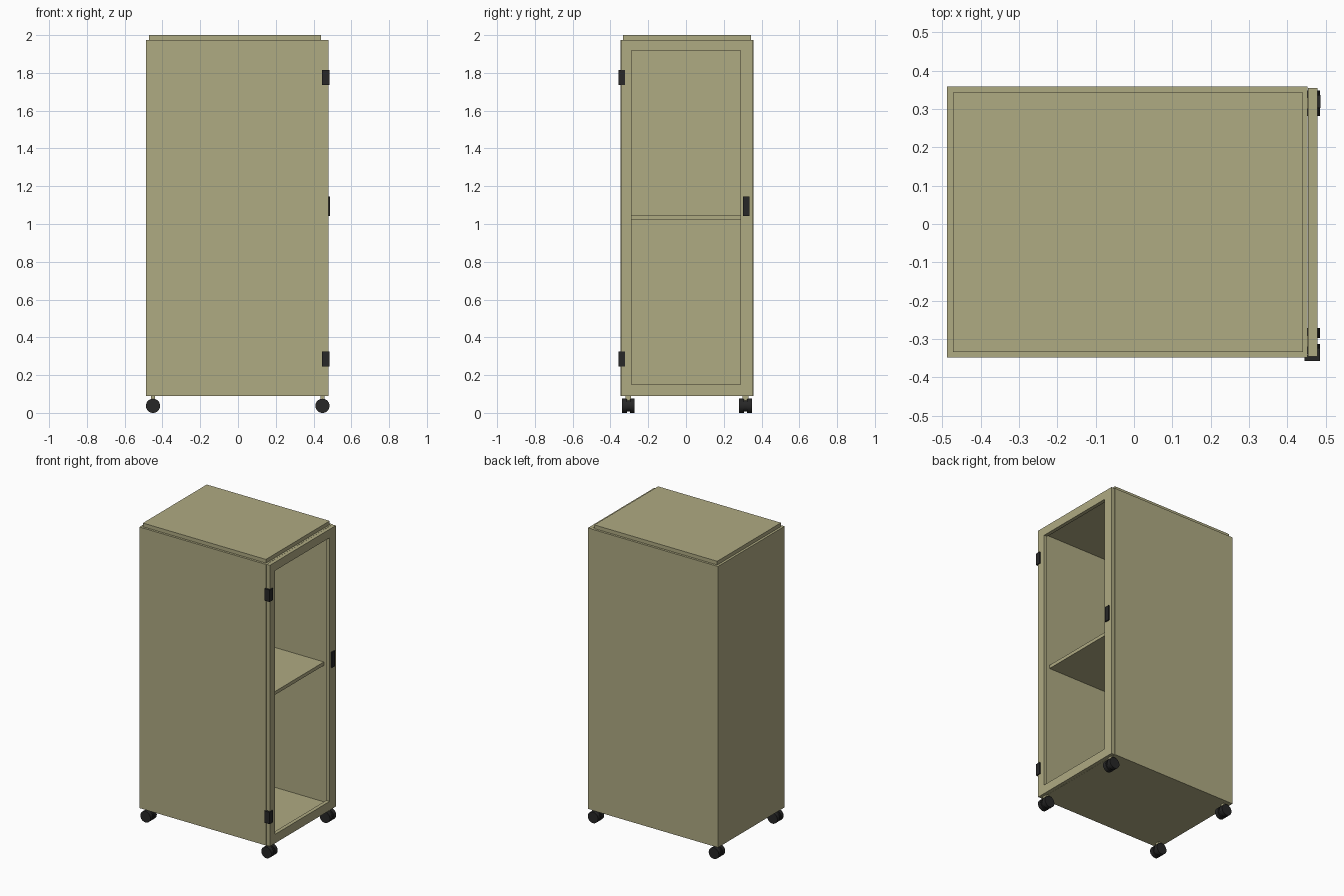
import bpy, bmesh, math
from mathutils import Matrix, Vector

if "Cube" in bpy.data.objects:
    bpy.data.objects.remove(bpy.data.objects["Cube"])


def material(name, rgb):
    m = bpy.data.materials.new(name)
    m.diffuse_color = (*rgb, 1)
    m.use_nodes = True
    m.node_tree.nodes["Principled BSDF"].inputs["Base Color"].default_value = m.diffuse_color
    return m


OLIVE = material("olive_paint", (0.43, 0.405, 0.225))
BLACK = material("black_plastic", (0.02, 0.02, 0.02))


def finish(name, bm, mat):
    bmesh.ops.recalc_face_normals(bm, faces=bm.faces[:])
    me = bpy.data.meshes.new(name)
    bm.to_mesh(me)
    bm.free()
    me.materials.append(mat)
    ob = bpy.data.objects.new(name, me)
    bpy.context.collection.objects.link(ob)
    return ob


def add_box(bm, x, y, z):
    lo, hi = Vector((x[0], y[0], z[0])), Vector((x[1], y[1], z[1]))
    m = Matrix.Translation((lo + hi) / 2) @ Matrix.Diagonal((*(hi - lo), 1))
    bmesh.ops.create_cube(bm, size=1, matrix=m)


def boxes(name, mat, *dims):
    bm = bmesh.new()
    for d in dims:
        add_box(bm, *d)
    return finish(name, bm, mat)


# Hollow carcass, open towards +x
bm = bmesh.new()
add_box(bm, (-0.488, 0.452), (-0.348, 0.358), (0.09, 1.975))
opening = max(bm.faces, key=lambda f: f.calc_center_median().x)
bmesh.ops.inset_individual(bm, faces=[opening], thickness=0.02)
inner = bmesh.ops.extrude_discrete_faces(bm, faces=[opening])["faces"][0]
bmesh.ops.translate(bm, verts=inner.verts[:], vec=(-0.92, 0, 0))
finish("carcass", bm, OLIVE)

# Raised top panel and single shelf
boxes("top_panel", OLIVE, ((-0.472, 0.44), (-0.333, 0.343), (1.97, 2.0)))
boxes("shelf", OLIVE, ((-0.469, 0.40), (-0.329, 0.339), (1.022, 1.045)))

# Door frame: rectangular ring extruded through its thickness
bm = bmesh.new()


def loop(y0, y1, z0, z1):
    return [bm.verts.new((0.453, y, z))
            for y, z in ((y0, z0), (y1, z0), (y1, z1), (y0, z1))]


outer = loop(-0.345, 0.354, 0.09, 1.975)
hole = loop(-0.288, 0.288, 0.15, 1.918)
ring = [bm.faces.new((outer[i], outer[i - 3], hole[i - 3], hole[i])) for i in range(4)]
ext = bmesh.ops.extrude_face_region(bm, geom=ring, use_keep_orig=True)["geom"]
bmesh.ops.translate(bm, vec=(0.025, 0, 0),
                    verts=[v for v in ext if isinstance(v, bmesh.types.BMVert)])
finish("door_frame", bm, OLIVE)

# Wrap-around hinges
for name, z in (("lower_hinge", (0.245, 0.325)), ("upper_hinge", (1.735, 1.815))):
    boxes(name, BLACK,
          ((0.445, 0.485), (-0.357, -0.34), z),
          ((0.47, 0.485), (-0.341, -0.323), z))

# Door handle
boxes("door_handle", BLACK, ((0.476, 0.486), (0.302, 0.336), (1.042, 1.145)))

# Casters: twin wheels with a hub, on short stems
for sx, x in (("left", -0.45), ("right", 0.447)):
    for sy, y in (("front", -0.305), ("back", 0.315)):
        bm = bmesh.new()
        for off, r, w in ((-0.0205, 0.0375, 0.026), (0.0205, 0.0375, 0.026), (0, 0.031, 0.02)):
            m = Matrix.Translation((x, y + off, 0.0375)) @ Matrix.Rotation(math.pi / 2, 4, 'X')
            bmesh.ops.create_cone(bm, cap_ends=True, segments=32, radius1=r,
                                  radius2=r, depth=w, matrix=m)
        wheel = finish(f"{sy}_{sx}_caster", bm, BLACK)
        bpy.ops.object.select_all(action='DESELECT')
        wheel.select_set(True)
        bpy.context.view_layer.objects.active = wheel
        bpy.ops.object.shade_smooth_by_angle(angle=math.radians(35))
        boxes(f"{sy}_{sx}_caster_stem", OLIVE,
              ((x - 0.011, x + 0.011), (y - 0.015, y + 0.015), (0.06, 0.095)))
